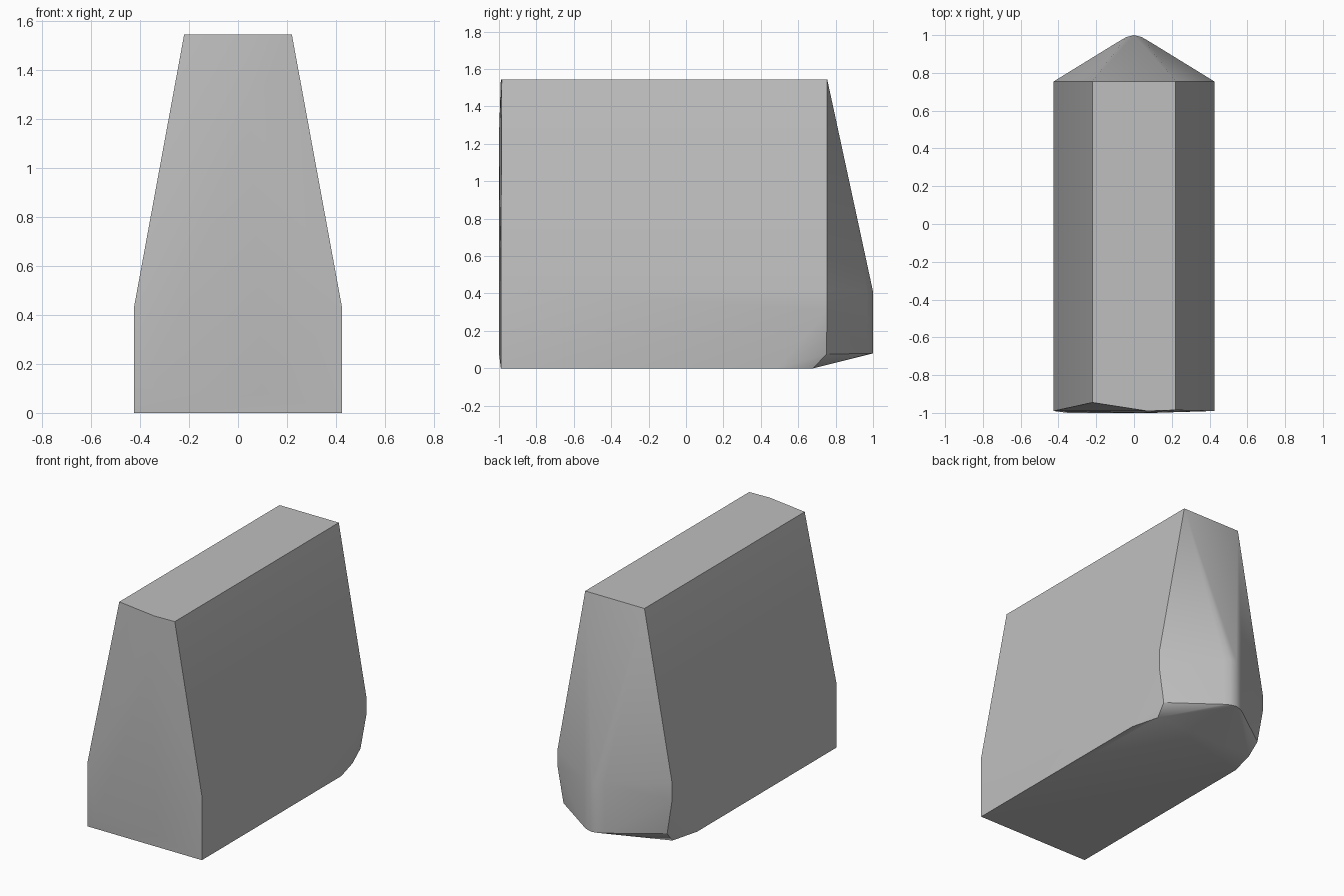
import bpy, bmesh, math

cube = bpy.data.objects.get("Cube")
if cube:
    bpy.data.objects.remove(cube, do_unlink=True)

# Plain grey surface
grey = bpy.data.materials.new("plain_grey")
grey.use_nodes = True
colour = (0.52, 0.52, 0.52, 1)
grey.diffuse_color = colour
grey.node_tree.nodes["Principled BSDF"].inputs["Base Color"].default_value = colour

HALF, TOP_HALF, HEIGHT = 0.425, 0.22, 1.545
SHOULDER, BACK = 0.43, 0.755


def mirrored(x, y, z):
    return [(x, y, z), (-x, y, z)]


points = []
# Front wall: straight sides, slightly bowed, one top corner set back
points += mirrored(HALF, -0.99, 0) + mirrored(HALF, -0.99, SHOULDER)
points += [(TOP_HALF, -0.985, HEIGHT), (0.07, -0.99, HEIGHT), (-TOP_HALF, -0.945, HEIGHT)]
points += [(-0.35, -1, 0.08), (0.1, -1, 0.08), (0.05, -1, 1.24)]

# Side walls and softened lower back corners
points += mirrored(TOP_HALF, BACK, HEIGHT)
points += mirrored(HALF, BACK, SHOULDER) + mirrored(HALF, BACK, 0.31)
points += mirrored(HALF, 0.49, 0)
points += mirrored(0.385, 0.75, 0.075) + mirrored(0.375, 0.68, 0)

# Rounded vertical nose at the back
for x, y in ((0.0, 1.0), (0.04, 0.99), (0.075, 0.97)):
    for z in (0.08, 0.41):
        points += mirrored(x, y, z)

# Wrap the corner points in one closed convex body
bm = bmesh.new()
for p in points:
    bm.verts.new(p)
bmesh.ops.remove_doubles(bm, verts=bm.verts, dist=0.001)
hull = bmesh.ops.convex_hull(bm, input=bm.verts)
spare = {v for v in hull["geom_interior"] + hull["geom_unused"]
         if isinstance(v, bmesh.types.BMVert) and not v.link_faces}
bmesh.ops.delete(bm, geom=list(spare), context="VERTS")
bmesh.ops.dissolve_limit(bm, angle_limit=math.radians(0.5), verts=bm.verts, edges=bm.edges)
bmesh.ops.recalc_face_normals(bm, faces=bm.faces)

mesh = bpy.data.meshes.new("tapered_body")
bm.to_mesh(mesh)
bm.free()
mesh.materials.append(grey)
body = bpy.data.objects.new("tapered_body", mesh)
bpy.context.collection.objects.link(body)

# Soft shading with crisp main edges
bpy.ops.object.select_all(action="DESELECT")
body.select_set(True)
bpy.context.view_layer.objects.active = body
bpy.ops.object.shade_smooth_by_angle(angle=math.radians(30))
